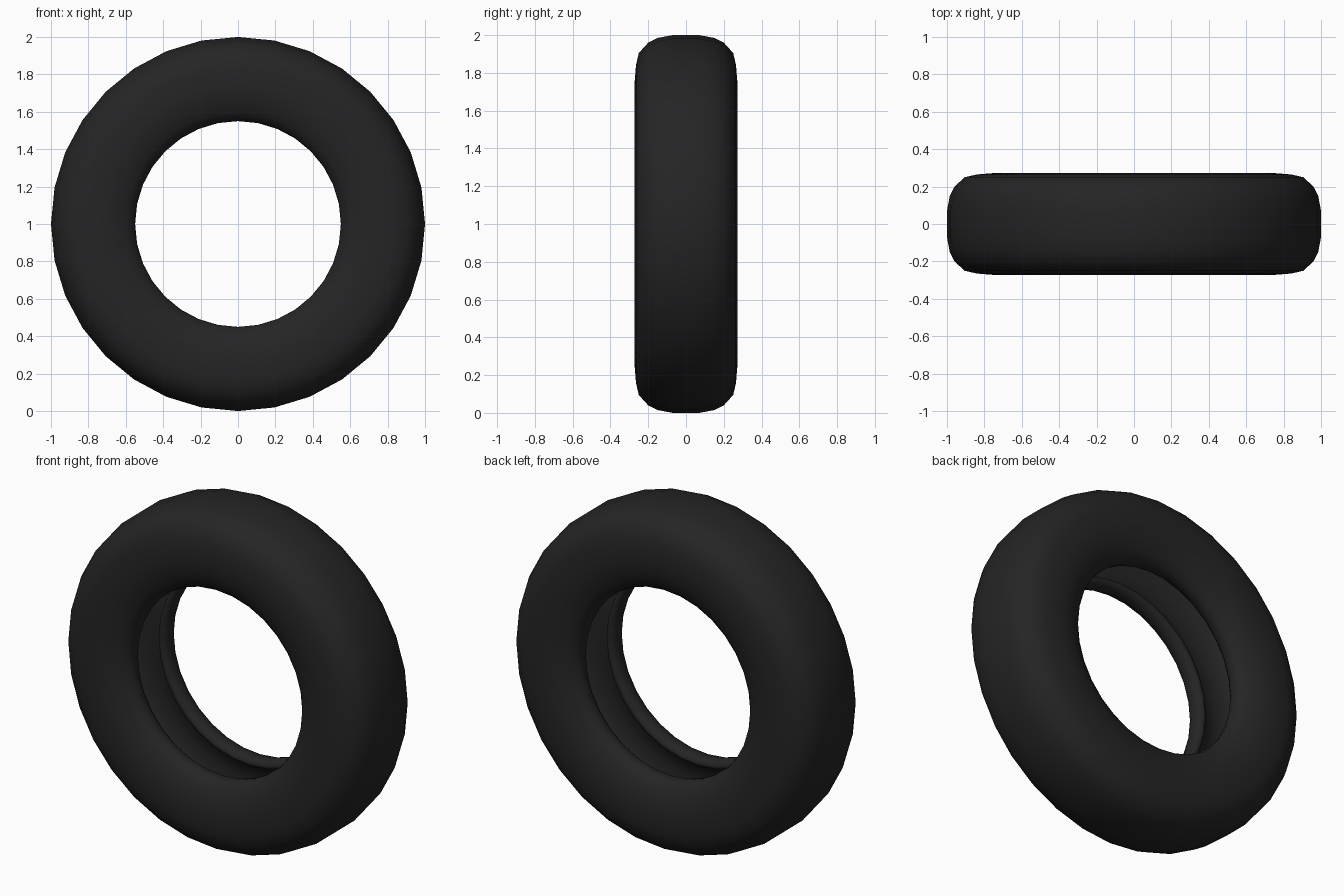
import bpy
import bmesh
import math
from mathutils import Matrix, Vector

cube = bpy.data.objects.get("Cube")
if cube:
    bpy.data.objects.remove(cube, do_unlink=True)

SEGMENTS = 32

rubber = bpy.data.materials.new("black_rubber")
rubber.use_nodes = True
colour = (0.018, 0.018, 0.018, 1)
rubber.diffuse_color = colour
bsdf = rubber.node_tree.nodes["Principled BSDF"]
bsdf.inputs["Base Color"].default_value = colour
bsdf.inputs["Roughness"].default_value = 0.8

# Half cross-section as (y, radius): tread, sidewall, rounded bead, then inner wall
outer = [(0.07, 1.0), (0.15, 0.985), (0.20, 0.96), (0.25, 0.905), (0.265, 0.84),
         (0.272, 0.75), (0.262, 0.67), (0.235, 0.60), (0.205, 0.56)]
bead = [(0.17, 0.55), (0.135, 0.555), (0.11, 0.575), (0.115, 0.595), (0.15, 0.61)]
inner = [(0.19, 0.65), (0.215, 0.74), (0.205, 0.84), (0.17, 0.90), (0.07, 0.93)]
half = outer + bead + inner

# Mirror the half section into one closed loop
section = half + [(-y, r) for y, r in reversed(half)]

# Sweep the section around the axle
bm = bmesh.new()
rings = []
for i in range(SEGMENTS):
    turn = Matrix.Rotation(math.tau * i / SEGMENTS, 4, "Y")
    rings.append([bm.verts.new(turn @ Vector((0, y, r)) + Vector((0, 0, 1)))
                  for y, r in section])
for i, ring in enumerate(rings):
    following = rings[(i + 1) % SEGMENTS]
    for j in range(len(section)):
        k = (j + 1) % len(section)
        bm.faces.new((ring[j], ring[k], following[k], following[j]))
bmesh.ops.recalc_face_normals(bm, faces=bm.faces)
for face in bm.faces:
    face.smooth = True

mesh = bpy.data.meshes.new("tyre")
bm.to_mesh(mesh)
bm.free()
mesh.materials.append(rubber)
tyre = bpy.data.objects.new("tyre", mesh)
bpy.context.collection.objects.link(tyre)
